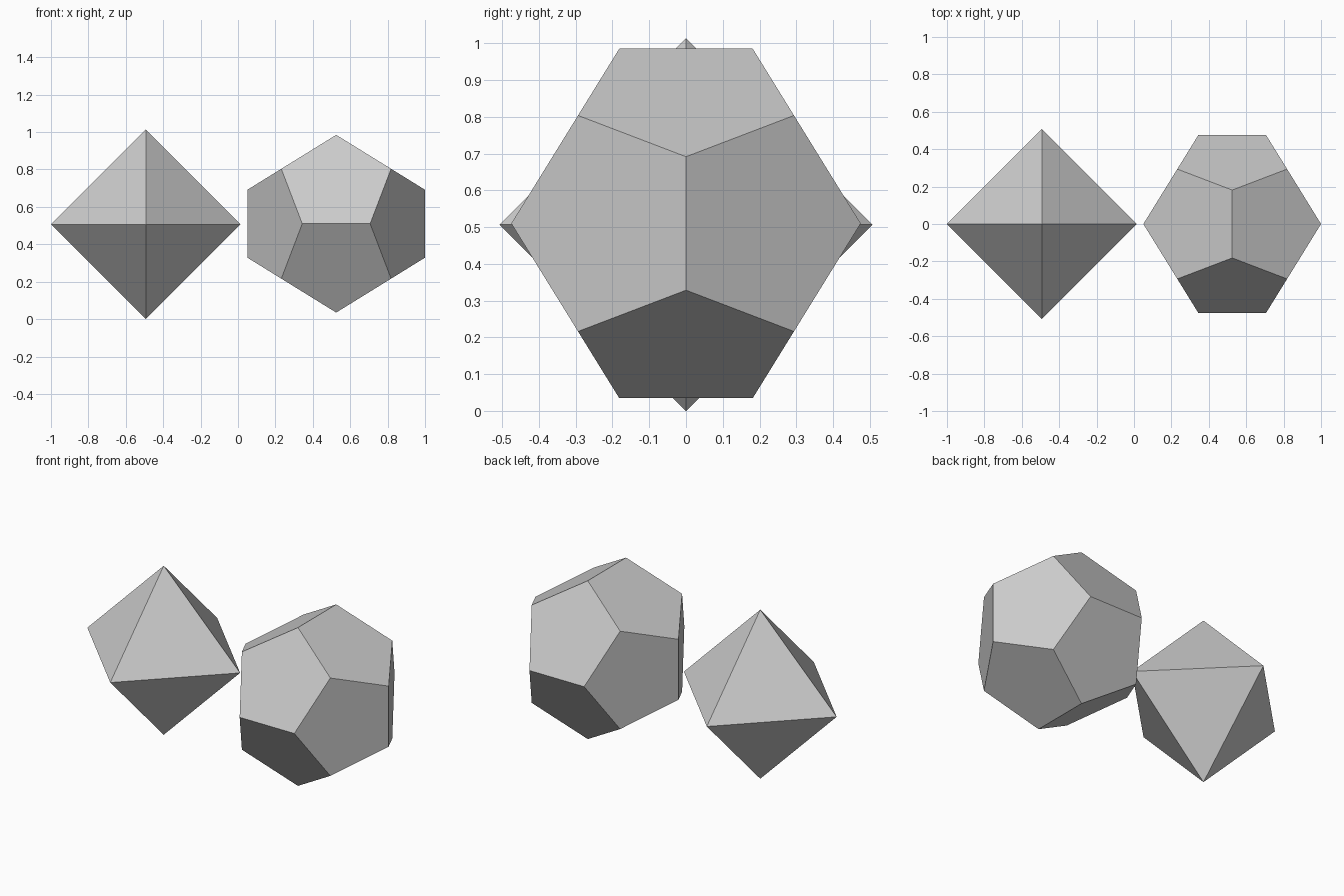
import bpy
import bmesh
from math import sqrt, radians
from itertools import product
from mathutils import Vector

cube = bpy.data.objects.get("Cube")
if cube:
    bpy.data.objects.remove(cube, do_unlink=True)

# One plain grey for both solids
grey = bpy.data.materials.new("light grey")
grey.use_nodes = True
colour = (0.6, 0.6, 0.6, 1)
grey.diffuse_color = colour
grey.node_tree.nodes["Principled BSDF"].inputs["Base Color"].default_value = colour


def solid(name, corners, centre):
    """Flat-faced convex solid spanning the corners, coplanar triangles merged."""
    bm = bmesh.new()
    for c in corners:
        bm.verts.new(c)
    bmesh.ops.convex_hull(bm, input=bm.verts)
    bmesh.ops.dissolve_limit(bm, angle_limit=radians(1),
                             verts=bm.verts, edges=bm.edges)
    bmesh.ops.recalc_face_normals(bm, faces=bm.faces)
    mesh = bpy.data.meshes.new(name)
    bm.to_mesh(mesh)
    bm.free()
    mesh.materials.append(grey)
    obj = bpy.data.objects.new(name, mesh)
    obj.location = centre
    bpy.context.collection.objects.link(obj)
    return obj


def turns(a, b, c):
    """The three cyclic orders of a coordinate triple."""
    return [Vector(t) for t in ((a, b, c), (b, c, a), (c, a, b))]


# Octahedron: one corner at each end of every axis
radius = 0.507
octa = [p for s in (-1, 1) for p in turns(s * radius, 0, 0)]
solid("octahedron", octa, (radius - 1, 0, radius))

# Dodecahedron: cube corners plus three golden rectangles
phi = (1 + sqrt(5)) / 2
reach = 0.475
unit = reach / phi
dodeca = [Vector(s) * unit for s in product((-1, 1), repeat=3)]
for s, t in product((-1, 1), repeat=2):
    dodeca += turns(s * reach, 0, t * unit / phi)
solid("dodecahedron", dodeca, (1 - reach, 0, 0.51))
